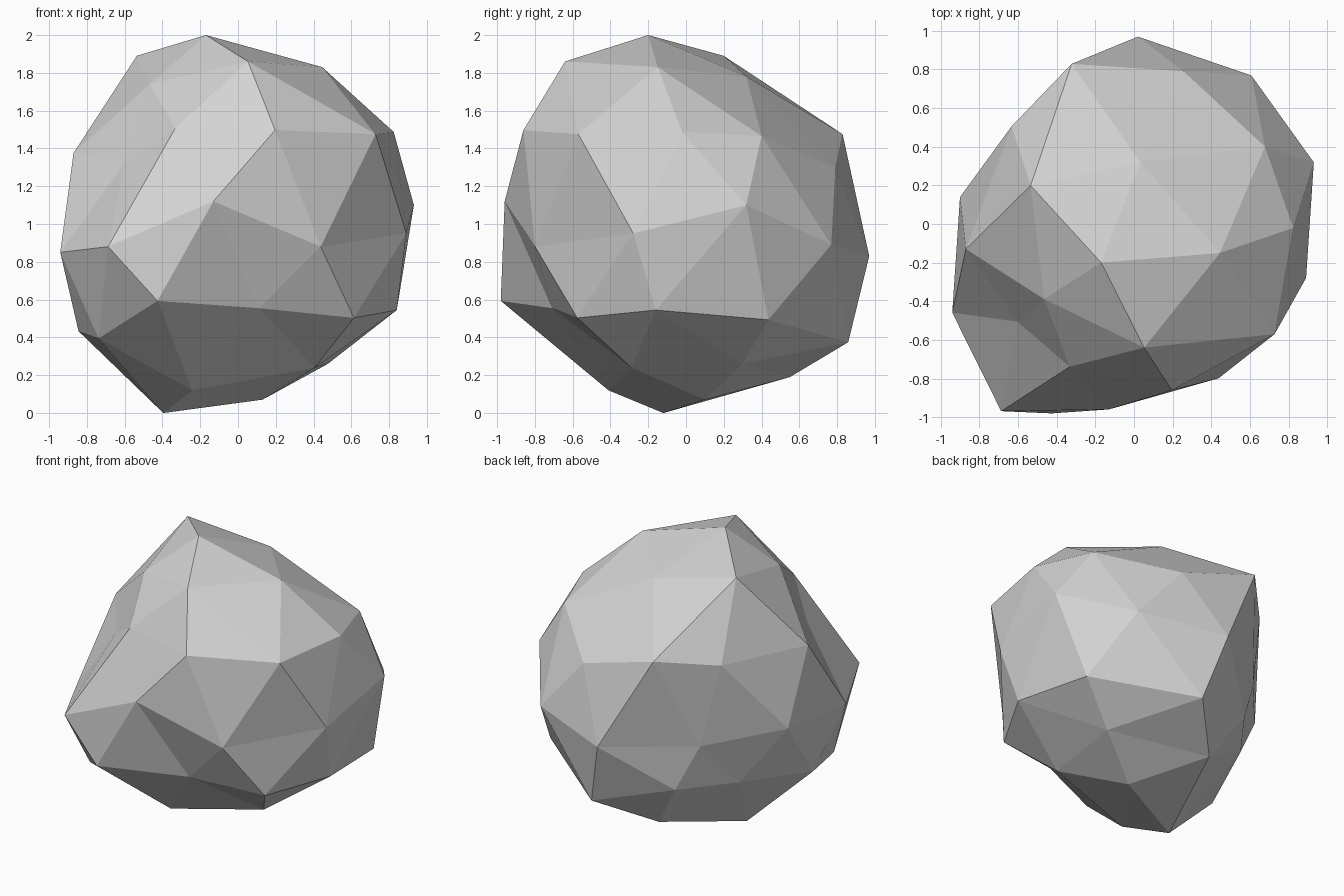
import bpy
import bmesh
import math
from mathutils import Vector

default_cube = bpy.data.objects.get("Cube")
if default_cube:
    bpy.data.objects.remove(default_cube, do_unlink=True)

# Dents and bulges of the stone, in hundredths of a unit,
# ring by ring from the top, counter-clockwise from the +x side
top_point = [(-17, -20, 0)]
top_ring = [(-8, -15, -2), (-13, -18, -7), (-11, -11, 4), (-4, -8, -11), (-11, -14, 1)]
shoulder_ring = [(-7, -2, 4), (-1, -10, -6), (-2, -6, -15), (-6, 2, -5), (9, -2, -4),
                 (-2, -13, -15), (12, 2, -13), (-7, 7, -2), (-8, -1, 5), (4, -7, -5)]
middle_ring = [(-2, 1, 10), (2, -4, -11), (2, -3, -17), (7, -23, -17), (5, -17, -11),
               (1, -15, -15), (-10, -16, -12), (-13, 4, 12), (-15, 1, -12), (-6, 3, -5)]
lower_ring = [(-1, -16, 7), (4, -9, -6), (-12, 5, -10), (-10, -19, -4), (5, -19, 3),
              (5, -22, -12), (-5, -11, -8), (-15, -13, 4), (-15, 10, 8), (-11, -5, -5)]
bottom_ring = [(5, -1, 11), (-1, 5, 4), (13, -12, -15), (-8, 9, -3), (-2, 2, 9)]
bottom_point = [(13, 10, 7)]
dents = (top_point + top_ring + shoulder_ring + middle_ring
         + lower_ring + bottom_ring + bottom_point)


def ring_order(vert):
    """Sort by ring from the top down, then by angle around the vertical axis."""
    angle = round(math.degrees(math.atan2(vert.co.y, vert.co.x))) % 360
    return (-round(vert.co.z * 4), angle)


# Stone body: a faceted ball pushed out of shape
bm = bmesh.new()
bmesh.ops.create_icosphere(bm, subdivisions=2, radius=1)
for vert, dent in zip(sorted(bm.verts, key=ring_order), dents):
    vert.co += Vector(dent) / 100 + Vector((0, 0, 1))
bmesh.ops.recalc_face_normals(bm, faces=bm.faces)
for face in bm.faces:
    face.smooth = False
mesh = bpy.data.meshes.new("stone")
bm.to_mesh(mesh)
bm.free()

# Plain grey stone colour
grey = bpy.data.materials.new("stone_grey")
grey.use_nodes = True
colour = (0.65, 0.65, 0.65, 1)
grey.diffuse_color = colour
grey.node_tree.nodes["Principled BSDF"].inputs["Base Color"].default_value = colour
mesh.materials.append(grey)

stone = bpy.data.objects.new("stone", mesh)
bpy.context.scene.collection.objects.link(stone)
